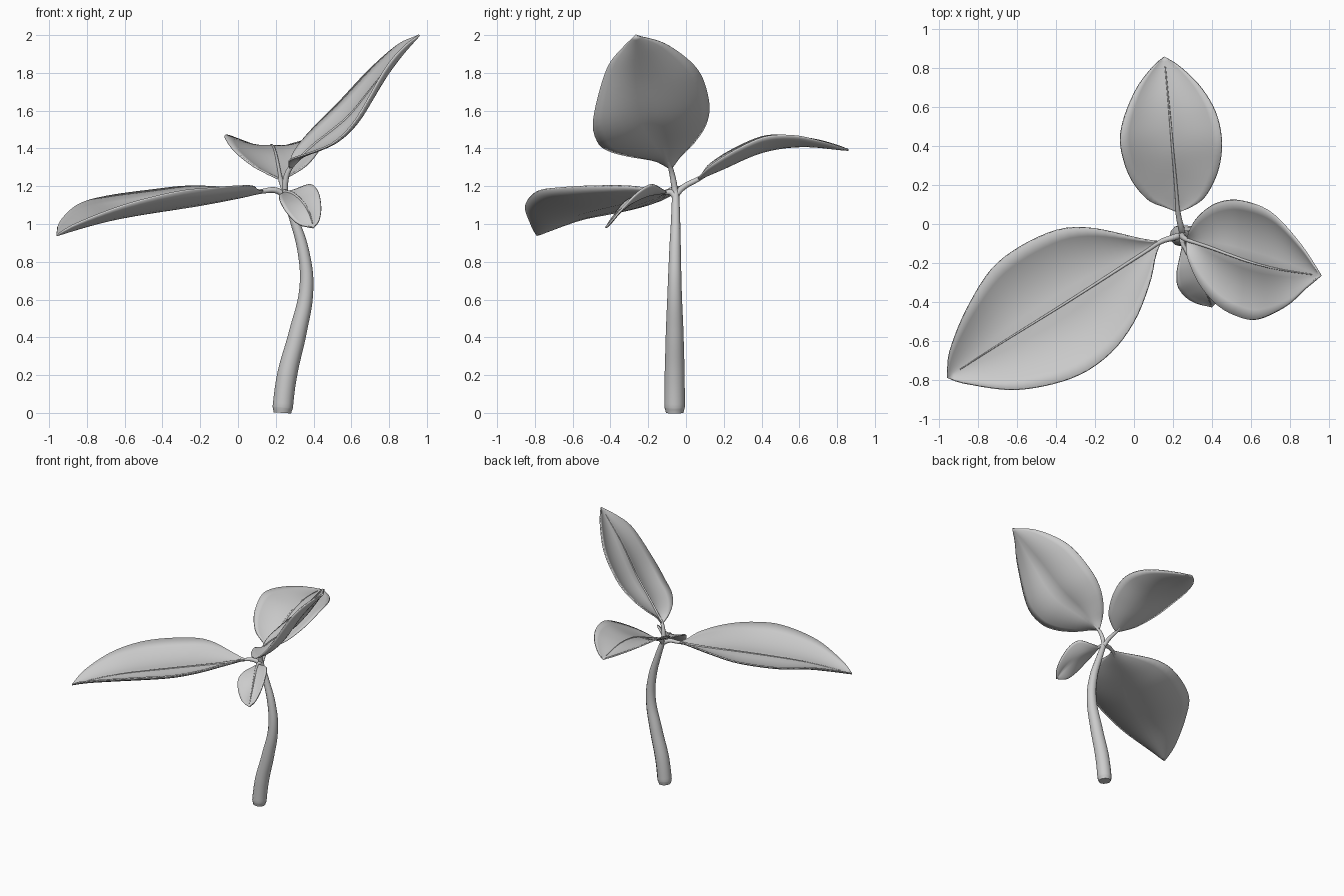
import bpy, bmesh
from mathutils import Vector

if "Cube" in bpy.data.objects:
    bpy.data.objects.remove(bpy.data.objects["Cube"])


def smooth_path(points, count):
    """Catmull-Rom through the points, resampled evenly by length."""
    p = [Vector(q) for q in points]
    p = [2 * p[0] - p[1]] + p + [2 * p[-1] - p[-2]]
    fine = []
    for i in range(1, len(p) - 2):
        a, b, c, d = p[i - 1:i + 3]
        for k in range(24):
            t = k / 24
            fine.append(0.5 * (2 * b + (c - a) * t + (2 * a - 5 * b + 4 * c - d) * t ** 2
                               + (3 * b - a - 3 * c + d) * t ** 3))
    fine.append(p[-2])
    dist = [0.0]
    for a, b in zip(fine, fine[1:]):
        dist.append(dist[-1] + (b - a).length)
    out, j = [], 0
    for n in range(count + 1):
        s = dist[-1] * n / count
        while j < len(fine) - 2 and dist[j + 1] < s:
            j += 1
        f = (s - dist[j]) / max(dist[j + 1] - dist[j], 1e-9)
        out.append(fine[j].lerp(fine[j + 1], min(f, 1)))
    return out


def shade(ob, angle):
    bpy.ops.object.select_all(action='DESELECT')
    ob.select_set(True)
    bpy.context.view_layer.objects.active = ob
    if ob.type == 'CURVE':
        bpy.ops.object.convert(target='MESH')
    bpy.ops.object.shade_smooth_by_angle(angle=angle)


def tube(name, points, radii):
    """Round tapering tube along a path."""
    cu = bpy.data.curves.new(name, 'CURVE')
    cu.dimensions = '3D'
    cu.bevel_depth = 1.0
    cu.bevel_resolution = 4
    cu.use_fill_caps = True
    cu.resolution_u = 8
    sp = cu.splines.new('BEZIER')
    sp.bezier_points.add(len(points) - 1)
    for bp, co, r in zip(sp.bezier_points, points, radii):
        bp.co, bp.radius = co, r
        bp.handle_left_type = bp.handle_right_type = 'AUTO'
    ob = bpy.data.objects.new(name, cu)
    bpy.context.collection.objects.link(ob)
    shade(ob, 0.6)


def leaf(name, stalk, rib, left, right, bulge, rows=32, cols=6):
    """Blade skinned between two edges and a midrib, plus the stalk that runs on as a vein."""
    mid = smooth_path(rib, rows)
    sides = [smooth_path([rib[0]] + e + [rib[-1]], rows) for e in (left, right)]
    bm = bmesh.new()
    grid, vein = [], []
    for i in range(rows + 1):
        across = sides[1][i] - sides[0][i]
        along = mid[min(i + 1, rows)] - mid[max(i - 1, 0)]
        up = across.cross(along).normalized()
        if up.z < 0:
            up = -up
        if 0 < i < rows - 1 and i % 4 == 2:
            vein.append(mid[i] + up * 0.004)
        row = []
        for j in range(-cols, cols + 1):
            s = abs(j) / cols
            edge = sides[0 if j < 0 else 1][i]
            sag = up * bulge * 4 * s * (1 - s) * (edge - mid[i]).length
            row.append(bm.verts.new(mid[i].lerp(edge, s) - sag))
        grid.append(row)
    for a, b in zip(grid, grid[1:]):
        for j in range(2 * cols):
            bm.faces.new((a[j], a[j + 1], b[j + 1], b[j]))
    bmesh.ops.remove_doubles(bm, verts=bm.verts, dist=0.0005)
    bmesh.ops.recalc_face_normals(bm, faces=bm.faces)
    me = bpy.data.meshes.new(name)
    bm.to_mesh(me)
    bm.free()
    ob = bpy.data.objects.new(name, me)
    bpy.context.collection.objects.link(ob)
    sol = ob.modifiers.new("thickness", 'SOLIDIFY')
    sol.thickness, sol.offset = 0.01, 0
    shade(ob, 0.9)
    n = len(vein)
    tube(name + "_stalk", stalk + [rib[0]] + vein,
         [.016] * len(stalk) + [.013] + [.009 - .007 * k / n for k in range(n)])


# Bent tapering stem
tube("stem",
     [(.235, -.06, 0), (.237, -.06, .03), (.26, -.06, .2), (.315, -.06, .42), (.362, -.06, .66),
      (.347, -.058, .85), (.295, -.055, 1.03), (.243, -.055, 1.18)],
     [.046, .054, .053, .047, .037, .031, .024, .018])

# Large left leaf
leaf("left_leaf", [(.25, -.055, 1.15), (.2, -.07, 1.178)],
     [(.14, -.09, 1.175), (0, -.18, 1.14), (-.35, -.405, 1.085), (-.68, -.61, 1.025), (-.96, -.79, .94)],
     [(.05, -.08, 1.185), (-.24, -.02, 1.2), (-.45, -.05, 1.18), (-.7, -.2, 1.145),
      (-.85, -.42, 1.1), (-.945, -.65, 1.01)],
     [(.11, -.16, 1.18), (.08, -.3, 1.2), (0, -.5, 1.2), (-.13, -.67, 1.19), (-.32, -.79, 1.17),
      (-.6, -.85, 1.1), (-.86, -.82, 1.0)], bulge=0.1)

# Upright right leaf
leaf("right_leaf", [(.25, -.055, 1.15), (.25, -.065, 1.22)],
     [(.272, -.08, 1.29), (.42, -.13, 1.43), (.585, -.19, 1.565), (.76, -.235, 1.78), (.96, -.265, 2.0)],
     [(.27, -.16, 1.335), (.33, -.3, 1.36), (.42, -.41, 1.39), (.52, -.47, 1.44), (.63, -.49, 1.56),
      (.78, -.42, 1.82), (.88, -.33, 1.94)],
     [(.285, -.03, 1.36), (.33, .04, 1.43), (.42, .105, 1.53), (.54, .12, 1.65), (.7, .06, 1.82),
      (.85, -.1, 1.95)], bulge=0.1)

# Back leaf
leaf("back_leaf", [(.25, -.055, 1.15), (.242, -.02, 1.19)],
     [(.226, .06, 1.235), (.215, .2, 1.295), (.197, .4, 1.38), (.178, .62, 1.415), (.155, .86, 1.392)],
     [(.16, .085, 1.265), (.07, .125, 1.315), (-.02, .24, 1.39), (-.068, .4, 1.46), (-.055, .53, 1.468),
      (.01, .69, 1.445), (.09, .8, 1.415)],
     [(.29, .085, 1.265), (.365, .14, 1.315), (.43, .27, 1.395), (.45, .42, 1.46), (.42, .57, 1.466),
      (.345, .7, 1.44), (.24, .805, 1.41)], bulge=0.08)

# Small front leaf
leaf("front_leaf", [(.26, -.055, 1.14), (.25, -.08, 1.167)],
     [(.25, -.1, 1.168), (.295, -.19, 1.155), (.345, -.29, 1.11), (.38, -.37, 1.05), (.4, -.425, .98)],
     [(.235, -.17, 1.16), (.22, -.25, 1.15), (.225, -.32, 1.12), (.26, -.37, 1.06), (.32, -.405, 1.0)],
     [(.3, -.12, 1.18), (.385, -.18, 1.208), (.425, -.25, 1.17), (.44, -.33, 1.09),
      (.43, -.39, 1.02)], bulge=0.06)
